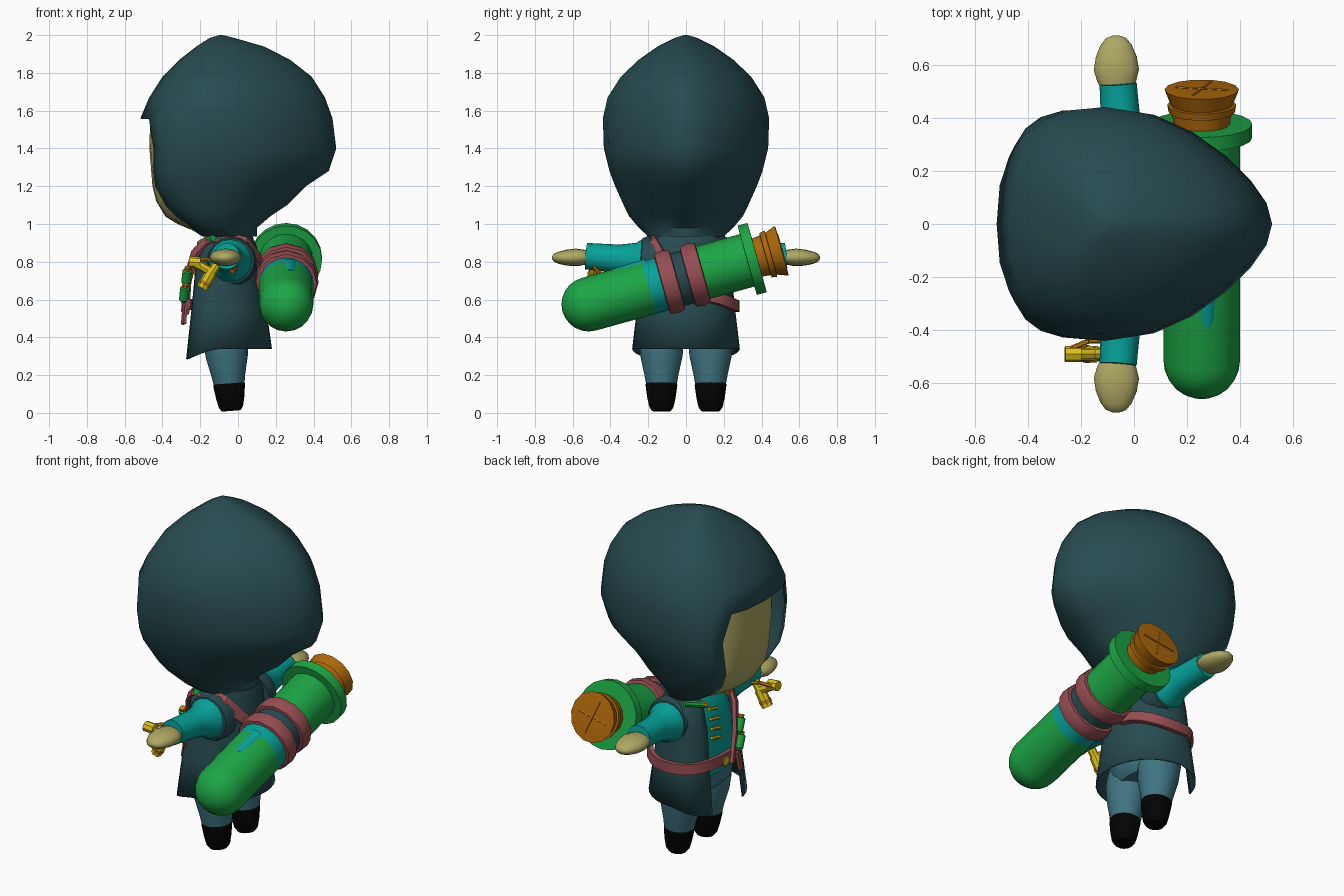
import bpy, bmesh, math
from mathutils import Vector

cube = bpy.data.objects.get("Cube")
if cube:
    bpy.data.objects.remove(cube, do_unlink=True)


def material(name, r, g, b):
    m = bpy.data.materials.new(name)
    m.use_nodes = True
    m.diffuse_color = (r, g, b, 1)
    m.node_tree.nodes["Principled BSDF"].inputs["Base Color"].default_value = (r, g, b, 1)
    return m


CLOTH = material("dark teal cloth", .02, .07, .08)
SKIN = material("pale skin", .42, .39, .125)
SHIRT = material("bright teal", .002, .36, .32)
GREEN = material("green glass", .012, .38, .06)
CORK = material("cork brown", .42, .135, .003)
STRAP = material("red brown leather", .31, .075, .085)
PANTS = material("blue trousers", .05, .175, .225)
BOOT = material("black boots", .001, .001, .001)
GOLD = material("yellow wood", .74, .54, .008)
BAND = material("orange rubber", .5, .2, .006)


def finish(name, bm, mats, angle=40):
    bmesh.ops.recalc_face_normals(bm, faces=bm.faces)
    mesh = bpy.data.meshes.new(name)
    bm.to_mesh(mesh)
    bm.free()
    for m in mats:
        mesh.materials.append(m)
    ob = bpy.data.objects.new(name, mesh)
    bpy.context.collection.objects.link(ob)
    bpy.ops.object.select_all(action='DESELECT')
    ob.select_set(True)
    bpy.context.view_layer.objects.active = ob
    bpy.ops.object.shade_smooth_by_angle(angle=math.radians(angle))
    return ob


def bridge(bm, a, b, j, mat=0):
    k = (j + 1) % len(a)
    f = bm.faces.new((a[j], a[k], b[k], b[j]))
    f.material_index = mat


def loft(name, rows, mat, n=24, pinch=0.0, gap=0.0, gap_z=(0, 9), caps=True, hem=0.0, wall=0.0):
    """Stack rings of (z, front x, back x, half width, front roundness); gap opens the front."""
    bm = bmesh.new()
    rings = []
    for i, (z, front, back, w, *rest) in enumerate(rows):
        power = rest[0] if rest else .714
        xc = front * .6 + back * .4
        ring = []
        for j in range(n):
            t = 2 * math.pi * j / n
            c, s = math.cos(t), math.sin(t)
            if c < 0:
                x = xc - (xc - front) * abs(c) ** power
                y = math.copysign(w * abs(s) ** power, s)
            else:
                x = xc + (back - xc) * c
                y = w * s * (1 - pinch * c * c)
            drop = hem * max(0, -c) if i == 0 else 0
            ring.append(bm.verts.new((x, y, z - drop)))
        rings.append(ring)
    for i in range(len(rows) - 1):
        mid = (rows[i][0] + rows[i + 1][0]) / 2
        for j in range(n):
            t = 2 * math.pi * (j + .5) / n
            if abs(t - math.pi) < math.radians(gap) and gap_z[0] < mid < gap_z[1]:
                continue
            bridge(bm, rings[i], rings[i + 1], j)
    bm.faces.new(rings[-1])
    if caps:
        bm.faces.new(rings[0])
    ob = finish(name, bm, [mat])
    if wall:
        mod = ob.modifiers.new("wall", 'SOLIDIFY')
        mod.thickness = wall


def lathe(name, start, end, profile, mats, n=16, picks=None, squash=1.0):
    """Turn (distance, radius) pairs about the line from start to end."""
    start, end = Vector(start), Vector(end)
    q = (end - start).to_track_quat('Z', 'Y')
    bm = bmesh.new()
    rings = []
    for s, r in profile:
        ring = []
        for j in range(n):
            t = 2 * math.pi * j / n
            p = q @ Vector((r * math.cos(t), r * math.sin(t), s))
            p.z *= squash
            ring.append(bm.verts.new(start + p))
        rings.append(ring)
    for i in range(len(rings) - 1):
        for j in range(n):
            bridge(bm, rings[i], rings[i + 1], j, picks[i] if picks else 0)
    for ring, pick in ((rings[0], 0), (rings[-1], -1)):
        bm.faces.new(ring).material_index = picks[pick] if picks else 0
    finish(name, bm, mats)


def rod(name, a, b, r, mat, n=8):
    lathe(name, a, b, [(0, r), ((Vector(b) - Vector(a)).length, r)], [mat], n)


def ribbon(name, points, width, thick, mat, centre):
    """Flat strap along points, facing away from centre."""
    pts = [Vector(p) for p in points]
    bm = bmesh.new()
    rings = []
    for i, p in enumerate(pts):
        d = (pts[min(i + 1, len(pts) - 1)] - pts[max(i - 1, 0)]).normalized()
        out = p - Vector(centre)
        out = (out - d * out.dot(d)).normalized()
        side = d.cross(out) * width / 2
        rings.append([bm.verts.new(p + side * u + out * thick * v / 2)
                      for u, v in ((-1, -1), (1, -1), (1, 1), (-1, 1))])
    for a, b in zip(rings, rings[1:]):
        for j in range(4):
            bridge(bm, a, b, j)
    bm.faces.new(rings[0])
    bm.faces.new(rings[-1])
    finish(name, bm, [mat], 30)


# Hood and face
hood = [(.935, -.19, .1, .2), (.98, -.26, .1, .25), (1.04, -.35, .17, .3), (1.1, -.41, .26, .33, .65),
        (1.2, -.465, .36, .375, .58), (1.28, -.477, .48, .405, .55), (1.4, -.478, .52, .435, .55),
        (1.56, -.517, .5, .44, .82), (1.67, -.47, .46, .415, .85), (1.78, -.4, .39, .345, .8),
        (1.87, -.31, .275, .25), (1.94, -.22, .137, .15), (1.985, -.15, -.02, .06), (2.0, -.1, -.08, .01)]
loft("hood", hood, CLOTH, pinch=.33, gap=30, gap_z=(.98, 1.56), wall=.012)
face = [(.97, -.25, .05, .17), (1.0, -.32, .05, .2), (1.04, -.385, .1, .22), (1.12, -.433, .15, .25),
        (1.2, -.453, .2, .26), (1.4, -.469, .2, .275), (1.57, -.465, .2, .275)]
loft("face", face, SKIN)

# Shirt, hips and open coat
loft("shirt", [(.48, -.225, .1, .22), (.75, -.215, .09, .2), (.9, -.18, .07, .18), (.96, -.13, .04, .14)], SHIRT)
loft("hips", [(.345, -.16, .04, .18), (.39, -.2, .07, .225), (.52, -.215, .1, .225)], PANTS)
coat = [(.34, -.285, .18, .285), (.55, -.255, .15, .26), (.75, -.235, .12, .24),
        (.88, -.205, .1, .23), (.95, -.15, .07, .18)]
loft("coat", coat, CLOTH, n=32, gap=22.5, caps=False, hem=.06, wall=.01)

# Legs, sleeves and hands on both sides
for side, label in ((-1, "right"), (1, "left")):
    y = .13 * side
    lathe(label + "_leg", (-.075, y, .5), (-.035, y, 0),
          [(0, .1), (.12, .118), (.2, .112), (.3, .09), (.36, .08)], [PANTS])
    lathe(label + "_boot", (-.048, y, .16), (-.035, y, .005),
          [(0, .082), (.015, .084), (.08, .075), (.13, .064), (.15, .05)], [BOOT])
    lathe(label + "_sleeve", (-.035, .16 * side, .8), (-.06, .53 * side, .83),
          [(0, .118), (.085, .112), (.11, .092), (.2, .075), (.37, .07)], [SHIRT])
    lathe(label + "_armhole", (-.035, .15 * side, .8), (-.037, .25 * side, .805),
          [(0, .135), (.06, .132), (.085, .122), (.09, .105)], [CLOTH])
    lathe(label + "_hand", (-.065, .51 * side, .825), (-.068, .71 * side, .815),
          [(0, .06), (.03, .074), (.07, .085), (.12, .077), (.165, .058), (.19, .038), (.2, .012)],
          [SKIN], squash=.55)

# Great stoppered tube on the back
base, tip = Vector((.255, -.515, .575)), Vector((.255, .35, .815))
axis = (tip - base).normalized()
R = .144
dome = [(-R * math.cos(a), max(R * math.sin(a), .004)) for a in [math.pi * k / 12 for k in range(7)]]
body = dome + [(.33, R), (.41, R), (.56, R), (.87, R), (.871, .19), (.925, .19), (.926, .12)]
lathe("tube", base, tip, body, [GREEN, SHIRT, CLOTH], 20, [0] * 7 + [1, 2] + [0] * 4)
# Drip of liquid along the top of the tube
up = (Vector((.15, 0, 1)) - axis * axis.z).normalized() * .108
lathe("liquid_drip", base + axis * .17 + up, tip + up,
      [(0, .037), (.03, .041), (.1, .043), (.18, .045)], [SHIRT])
lathe("cork", base + axis * .91, tip + axis,
      [(0, .105), (.06, .112), (.062, .125), (.09, .13), (.092, .118), (.15, .14), (.152, .125)], [CORK], 14)
for k, s in enumerate((.4, .54)):
    lathe("tube_strap_%d" % (k + 1), base + axis * s, tip,
          [(0, .14), (.005, .163), (.045, .172), (.085, .163), (.09, .14)], [STRAP], 12)
# Ridges across the top of the cork
end = base + axis * 1.062
for k, turn in enumerate((.2, 1.9)):
    v = Vector((math.cos(turn), 0, math.sin(turn)))
    v = (v - axis * v.dot(axis)).normalized() * .1
    rod("cork_ridge_%d" % (k + 1), end - v, end + v, .005, CORK, 4)

# Belt around the left side, rising at the back to meet the tube
belt = []
for k in range(15):
    t = math.radians(10 + 185 * k / 14)
    c, s = math.cos(t), math.sin(t)
    rx = .225 if c > 0 else .19
    belt.append((-.08 + math.copysign(rx * abs(c) ** .8, c),
                 math.copysign(.272 * abs(s) ** .8, s), .565 + .07 * max(0, c) ** 2 - .01 * c))
ribbon("belt", belt, .06, .025, STRAP, (-.08, 0, .565))

# Strap over the right shoulder, across the chest and the back
ribbon("shoulder_strap",
       [(-.28, -.03, .53), (-.268, -.08, .7), (-.23, -.13, .84), (-.165, -.17, .91), (-.06, -.185, .93),
        (.04, -.18, .905), (.105, -.13, .82), (.14, -.03, .72), (.148, .06, .63)],
       .06, .022, STRAP, (-.06, 0, .72))
ribbon("strap_tail", [(-.28, -.08, .58), (-.288, -.1, .47)], .045, .015, STRAP, (0, 0, .5))
rod("belt_buckle", (-.265, .03, .56), (-.284, .03, .56), .028, GOLD, 6)

# Small stoppered vials on the strap and the collar
for k in range(2):
    p = Vector((-.288 + .012 * k, -.08 - .015 * k, .6 + .09 * k))
    d = Vector((.1, -.45, .85)).normalized()
    lathe("vial_%d" % (k + 1), p, p + d, [(-.015, .01), (0, .025), (.07, .026), (.075, .018)], [GREEN], 10)
    rod("vial_cork_%d" % (k + 1), p + d * .07, p + d * .092, .017, BAND)
for side in (-1, 1):
    rod("collar_vial", (-.185, .12 * side, .905), (-.13, .2 * side, .925), .019, GREEN)
    rod("collar_vial_cork", (-.205, .095 * side, .895), (-.185, .12 * side, .905), .017, BAND)

# Shirt laces
for k in range(4):
    z = .68 + .055 * k
    x = -.224 + .2 * max(0, z - .75)
    rod("lace_%d" % (k + 1), (x, .0, z), (x, .08, z + .02), .009, GOLD, 6)

# Slingshot beside the right hand
fork = (-.14, -.49, .745)
rod("slingshot_handle", (-.19, -.49, .66), fork, .031, GOLD)
rod("slingshot_grip", (-.18, -.49, .677), (-.17, -.49, .694), .034, BAND)
for k, tip_point in enumerate(((-.24, -.49, .8), (-.08, -.49, .83))):
    rod("slingshot_prong_%d" % (k + 1), fork, tip_point, .024, GOLD)
rod("slingshot_knob", (-.26, -.49, .8), (-.2, -.49, .795), .03, GOLD)
rubber = [(-.24, -.47, .8), (-.17, -.44, .815), (-.09, -.44, .79), (-.02, -.46, .74),
          (-.01, -.49, .78), (-.08, -.49, .82)]
for k in range(len(rubber) - 1):
    rod("slingshot_rubber_%d" % (k + 1), rubber[k], rubber[k + 1], .01, BAND, 6)
